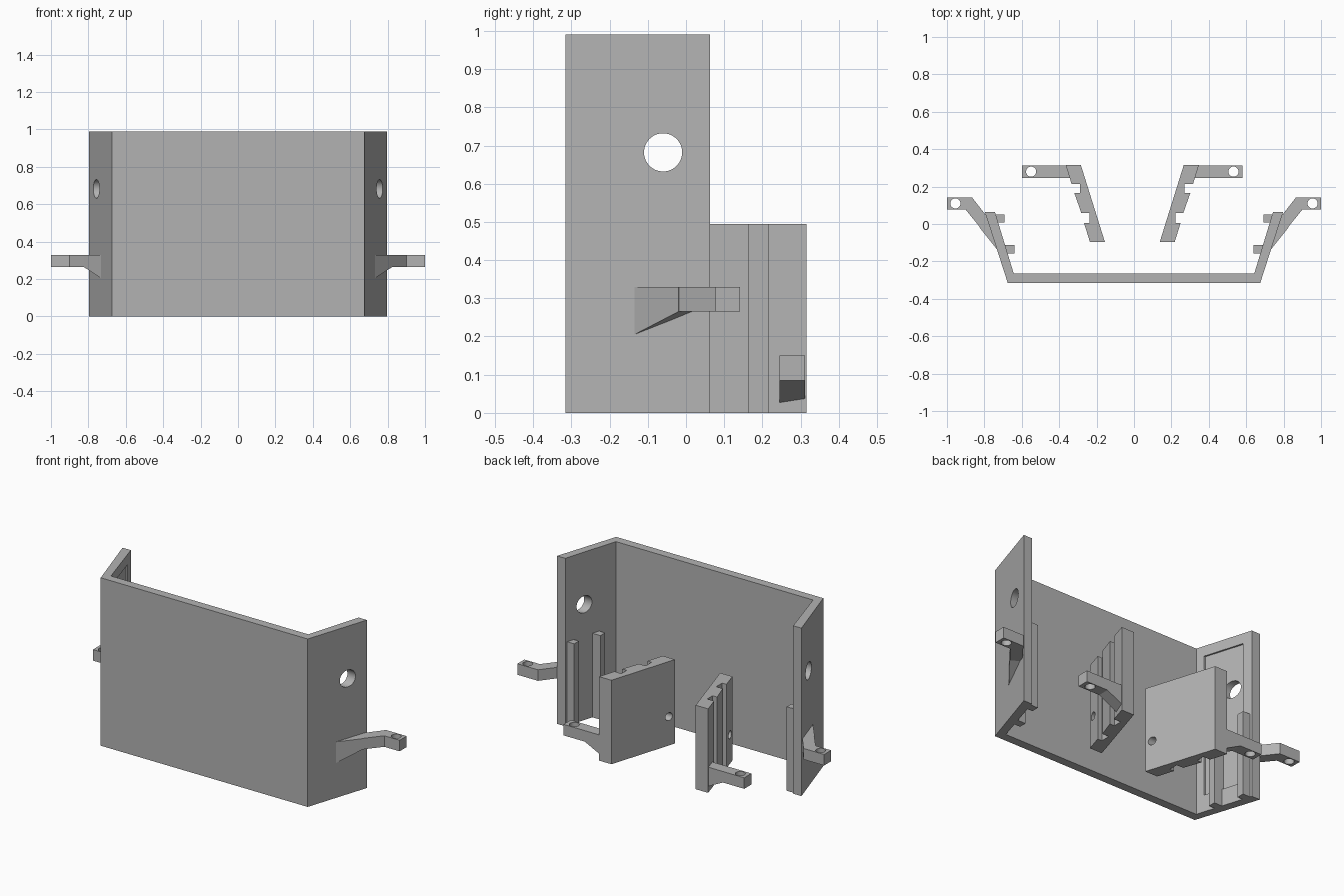
import bpy, bmesh, math

if "Cube" in bpy.data.objects:
    bpy.data.objects.remove(bpy.data.objects["Cube"], do_unlink=True)

grey = bpy.data.materials.new("plain_grey")
grey.use_nodes = True
GREY = (0.45, 0.45, 0.45, 1)
grey.diffuse_color = GREY
grey.node_tree.nodes["Principled BSDF"].inputs["Base Color"].default_value = GREY


def prism(name, plan, z0, z1):
    """Upright prism over a plan outline; z0 may be one height or one per corner."""
    lows = z0 if isinstance(z0, list) else [z0] * len(plan)
    bm = bmesh.new()
    bottom = [bm.verts.new((x, y, z)) for (x, y), z in zip(plan, lows)]
    top = [bm.verts.new((x, y, z1)) for x, y in plan]
    bm.faces.new(bottom)
    bm.faces.new(top)
    for i in range(len(plan)):
        j = (i + 1) % len(plan)
        bm.faces.new((bottom[i], bottom[j], top[j], top[i]))
    bmesh.ops.recalc_face_normals(bm, faces=bm.faces)
    mesh = bpy.data.meshes.new(name)
    bm.to_mesh(mesh)
    bm.free()
    ob = bpy.data.objects.new(name, mesh)
    mesh.materials.append(grey)
    bpy.context.collection.objects.link(ob)
    return ob


def rod(loc, radius, length, along_x=False):
    rot = (0, math.pi / 2, 0) if along_x else (0, 0, 0)
    bpy.ops.mesh.primitive_cylinder_add(vertices=48, radius=radius, depth=length,
                                        location=loc, rotation=rot)
    ob = bpy.context.object
    ob.data.materials.append(grey)
    return ob


def combine(ob, other, operation):
    mod = ob.modifiers.new(operation.lower(), 'BOOLEAN')
    mod.operation = operation
    mod.solver = 'EXACT'
    mod.object = other
    bpy.context.view_layer.objects.active = ob
    bpy.ops.object.modifier_apply(modifier=mod.name)
    bpy.data.objects.remove(other, do_unlink=True)


def smooth_holes(ob):
    bpy.ops.object.select_all(action='DESELECT')
    ob.select_set(True)
    bpy.context.view_layer.objects.active = ob
    bpy.ops.object.shade_smooth_by_angle(angle=math.radians(20))


# Folded shell: front panel with two splayed side walls
outer = [(-0.797, 0.063), (-0.675, -0.315), (0.675, -0.315), (0.797, 0.063)]
inner = [(0.743, 0.063), (0.643, -0.265), (-0.643, -0.265), (-0.743, 0.063)]
shell = prism("folded_shell", outer + inner, 0, 0.99)
combine(shell, rod((0, -0.06, 0.682), 0.05, 2, True), 'DIFFERENCE')


# Shallow panel recess inside the right wall
def wall_x(y):
    return -0.643 - (y + 0.265) * 0.305


ya, yb = -0.22, 0.01
recess = [(wall_x(ya) - 0.01, ya), (wall_x(ya) + 0.02, ya),
          (wall_x(yb) + 0.02, yb), (wall_x(yb) - 0.01, yb)]
combine(shell, prism("recess_cutter", recess, 0.1, 0.93), 'DIFFERENCE')
smooth_holes(shell)

for side, s in (("left", 1), ("right", -1)):
    def flip(points, shift=0.0):
        return [(s * x + shift, y) for x, y in points]

    # Guide rails inside the wall
    for place, x0, x1, y0, y1 in (("front", 0.638, 0.71, -0.157, -0.113),
                                  ("rear", 0.693, 0.75, 0.008, 0.052)):
        prism(f"{side}_{place}_rail",
              flip([(x0, y0), (x1, y0), (x1, y1), (x0, y1)]), 0, 0.495)

    # Bent wall arm with a drilled tip and a tapering brace
    arm = prism(f"{side}_wall_arm",
                flip([(1, 0.077), (1, 0.142), (0.866, 0.142), (0.765, 0.012),
                      (0.745, -0.115), (0.9, 0.077)]), 0.265, 0.33)
    combine(arm, rod((s * 0.955, 0.11, 0.3), 0.027, 0.3), 'DIFFERENCE')
    smooth_holes(arm)
    prism(f"{side}_wall_arm_brace",
          flip([(0.825, -0.02), (0.774, 0.02), (0.72, -0.05), (0.725, -0.145)]),
          [0.265, 0.265, 0.228, 0.2], 0.33)

    # Slotted inner block, its outer face stepped by two grooves
    shift = -0.009
    block = prism(f"{side}_slotted_block",
                  flip([(0.356, 0.315), (0.325, 0.215), (0.28, 0.215), (0.28, 0.165),
                        (0.31, 0.165), (0.273, 0.06), (0.23, 0.06), (0.23, 0.005),
                        (0.258, 0.005), (0.227, -0.095), (0.147, -0.095),
                        (0.275, 0.315)], shift), 0, 0.495)
    combine(block, rod((s * 0.2 + shift, -0.055, 0.17), 0.023, 0.4, True), 'DIFFERENCE')
    smooth_holes(block)

    # Straight drilled foot arm with a sloping brace
    foot = prism(f"{side}_foot_arm",
                 flip([(0.32, 0.245), (0.589, 0.245), (0.589, 0.312), (0.34, 0.312)],
                      shift), 0.085, 0.15)
    combine(foot, rod((s * 0.541 + shift, 0.28, 0.12), 0.027, 0.3), 'DIFFERENCE')
    smooth_holes(foot)
    prism(f"{side}_foot_brace",
          flip([(0.32, 0.245), (0.45, 0.245), (0.45, 0.312), (0.34, 0.312)], shift),
          [0.02, 0.085, 0.085, 0.03], 0.1)
